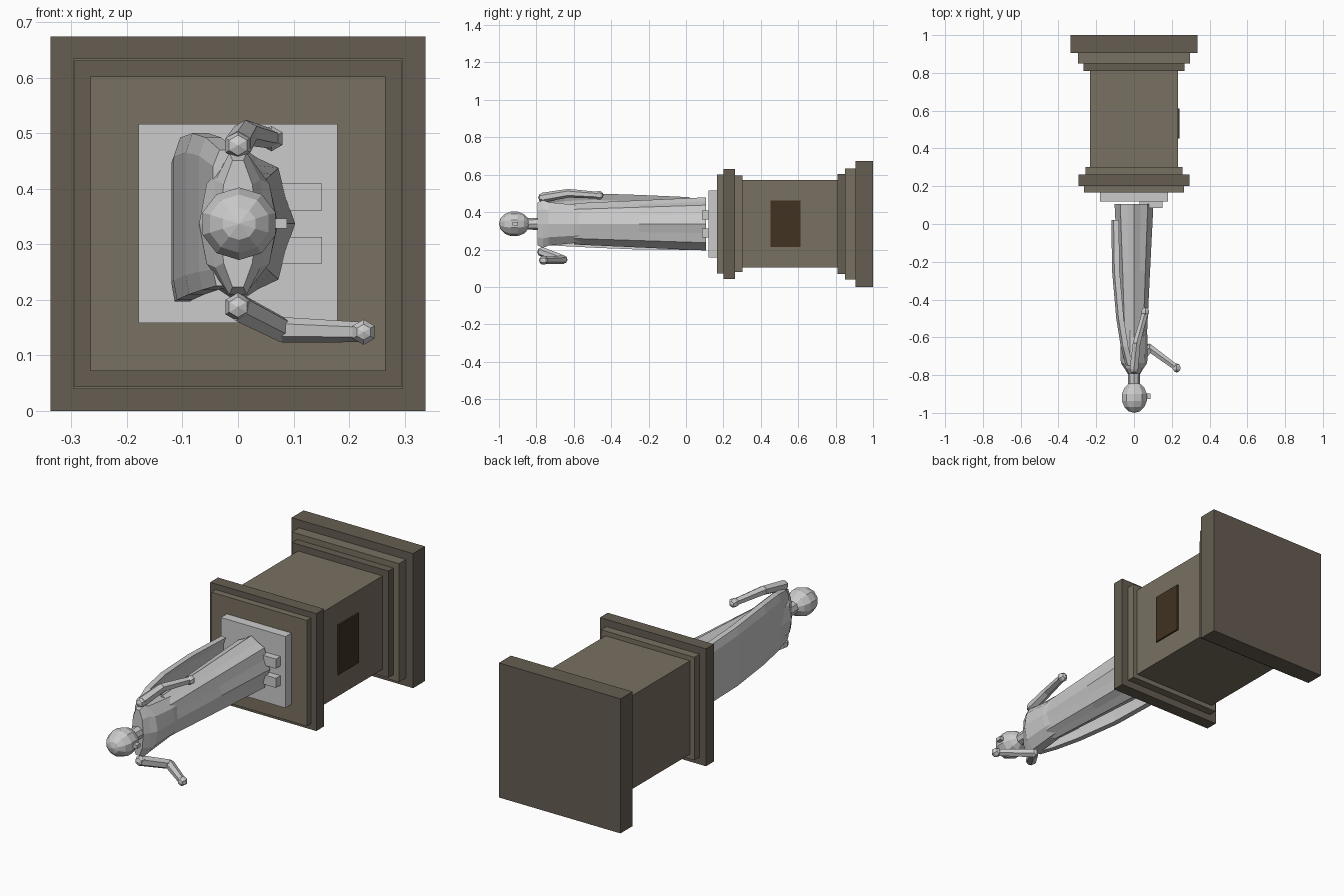
import bpy, bmesh, math
from mathutils import Vector

if "Cube" in bpy.data.objects:
    bpy.data.objects.remove(bpy.data.objects["Cube"])

ZC = 0.337  # height of the statue's long axis (it lies along y, facing +x)


def material(name, rgb):
    m = bpy.data.materials.new(name)
    m.diffuse_color = (*rgb, 1)
    m.use_nodes = True
    m.node_tree.nodes["Principled BSDF"].inputs["Base Color"].default_value = m.diffuse_color
    return m


STONE = material("stone", (0.19, 0.16, 0.12))
DARK_STONE = material("dark_stone", (0.13, 0.11, 0.085))
BRONZE = material("bronze", (0.05, 0.032, 0.015))


def finish(name, bm, mat=None):
    bmesh.ops.recalc_face_normals(bm, faces=bm.faces)
    me = bpy.data.meshes.new(name)
    bm.to_mesh(me)
    bm.free()
    ob = bpy.data.objects.new(name, me)
    bpy.context.collection.objects.link(ob)
    if mat:
        me.materials.append(mat)
    return ob


def box(name, lo, hi, mat=None):
    bm = bmesh.new()
    bmesh.ops.create_cube(bm, size=1)
    lo, hi = Vector(lo), Vector(hi)
    for v in bm.verts:
        v.co = (lo + hi) / 2 + Vector(a * b for a, b in zip(v.co, hi - lo))
    return finish(name, bm, mat)


def loft(name, rings):
    bm = bmesh.new()
    vs = [[bm.verts.new(p) for p in r] for r in rings]
    n = len(vs[0])
    for a, b in zip(vs, vs[1:]):
        for i in range(n):
            bm.faces.new((a[i], a[(i + 1) % n], b[(i + 1) % n], b[i]))
    bm.faces.new(vs[0])
    bm.faces.new(vs[-1])
    return finish(name, bm)


def ring(y, rx, rz, n, dent=1.0, cx=0.0):
    # oval section; dent pulls in every other point to make folds
    pts = []
    for i in range(n):
        a = 2 * math.pi * i / n
        k = dent if i % 2 else 1.0
        pts.append((cx + rx * k * math.cos(a), y, ZC + rz * k * math.sin(a)))
    return pts


def limb(name, a, b, r1, r2, sides=6):
    a, b = Vector(a), Vector(b)
    d = b - a
    bm = bmesh.new()
    bmesh.ops.create_cone(bm, cap_ends=True, segments=sides, radius1=r1, radius2=r2, depth=d.length)
    q = d.to_track_quat('Z', 'Y')
    for v in bm.verts:
        v.co = q @ v.co + (a + b) / 2
    return finish(name, bm)


def ball(name, c, radii, seg, rings):
    # sphere with its poles along y
    bm = bmesh.new()
    bmesh.ops.create_uvsphere(bm, u_segments=seg, v_segments=rings, radius=1)
    for v in bm.verts:
        x, y, z = v.co
        v.co = Vector(c) + Vector((x * radii[0], -z * radii[1], y * radii[2]))
    return finish(name, bm)


# Pedestal: stacked square slabs
for name, y0, y1, h, mat in [
    ("base_slab", 0.905, 1.0, 0.337, DARK_STONE),
    ("base_step", 0.85, 0.905, 0.297, STONE),
    ("base_moulding", 0.81, 0.85, 0.267, DARK_STONE),
    ("pedestal_shaft", 0.30, 0.81, 0.234, STONE),
    ("cap_moulding", 0.262, 0.303, 0.258, STONE),
    ("cap_slab", 0.20, 0.262, 0.294, DARK_STONE),
    ("cap_step", 0.167, 0.20, 0.265, STONE),
    ("statue_plinth", 0.12, 0.167, 0.179, None),
]:
    box(name, (-h, y0, ZC - h), (h, y1, ZC + h), mat)
box("plaque", (0.22, 0.452, ZC - 0.123), (0.242, 0.612, ZC + 0.125), BRONZE)

# Feet under the hem
for side in (-1, 1):
    c = ZC + side * 0.048
    box("foot", (0.03, 0.085, c - 0.024), (0.151, 0.122, c + 0.024))

# Folded gown, then chest and shoulders
loft("gown", [ring(0.106, 0.103, 0.142, 16, 0.9), ring(-0.25, 0.085, 0.126, 16, 0.91),
              ring(-0.60, 0.068, 0.110, 16, 0.93)])
loft("torso", [ring(-0.50, 0.060, 0.098, 10), ring(-0.60, 0.072, 0.108, 10),
               ring(-0.735, 0.070, 0.122, 10), ring(-0.765, 0.050, 0.134, 10),
               ring(-0.795, 0.032, 0.120, 10)])

# Cloak down the back: thick curved sheet, offset inwards for the inner side
rings = []
for y, x, zb, zt in [(0.02, -0.120, 0.197, 0.480), (-0.25, -0.116, 0.200, 0.492),
                     (-0.50, -0.094, 0.210, 0.500), (-0.65, -0.070, 0.218, 0.492),
                     (-0.75, -0.045, 0.225, 0.470)]:
    outer = [(0.006, 0.0), (0.0, 0.12), (0.0, 0.88), (0.012, 1.0)]
    pts = [(x + dx, y, zb + t * (zt - zb)) for dx, t in outer]
    rings.append(pts + [(px + 0.028, py, pz) for px, py, pz in reversed(pts)])
loft("cloak", rings)

# Head, neck and nose
limb("neck", (0, -0.765, ZC), (0, -0.86, ZC), 0.033, 0.030, 8)
ball("head", (0.002, -0.918, ZC), (0.071, 0.082, 0.067), 10, 7)
box("nose", (0.055, -0.927, ZC - 0.009), (0.088, -0.898, ZC + 0.009))

# Arms: one hanging at the side, one bent forward
for name, s, e, h in [
    ("hanging", (0.0, -0.765, 0.478), (0.014, -0.63, 0.501), (0.060, -0.465, 0.490)),
    ("raised", (0.0, -0.77, 0.187), (0.080, -0.655, 0.146), (0.226, -0.762, 0.142)),
]:
    limb(name + "_upper_arm", s, e, 0.026, 0.023)
    limb(name + "_forearm", e, h, 0.023, 0.018)
    ball(name + "_elbow", e, (0.022,) * 3, 6, 4)
    ball(name + "_shoulder", s, (0.026,) * 3, 6, 4)
    ball(name + "_hand", h, (0.024,) * 3, 6, 5)
